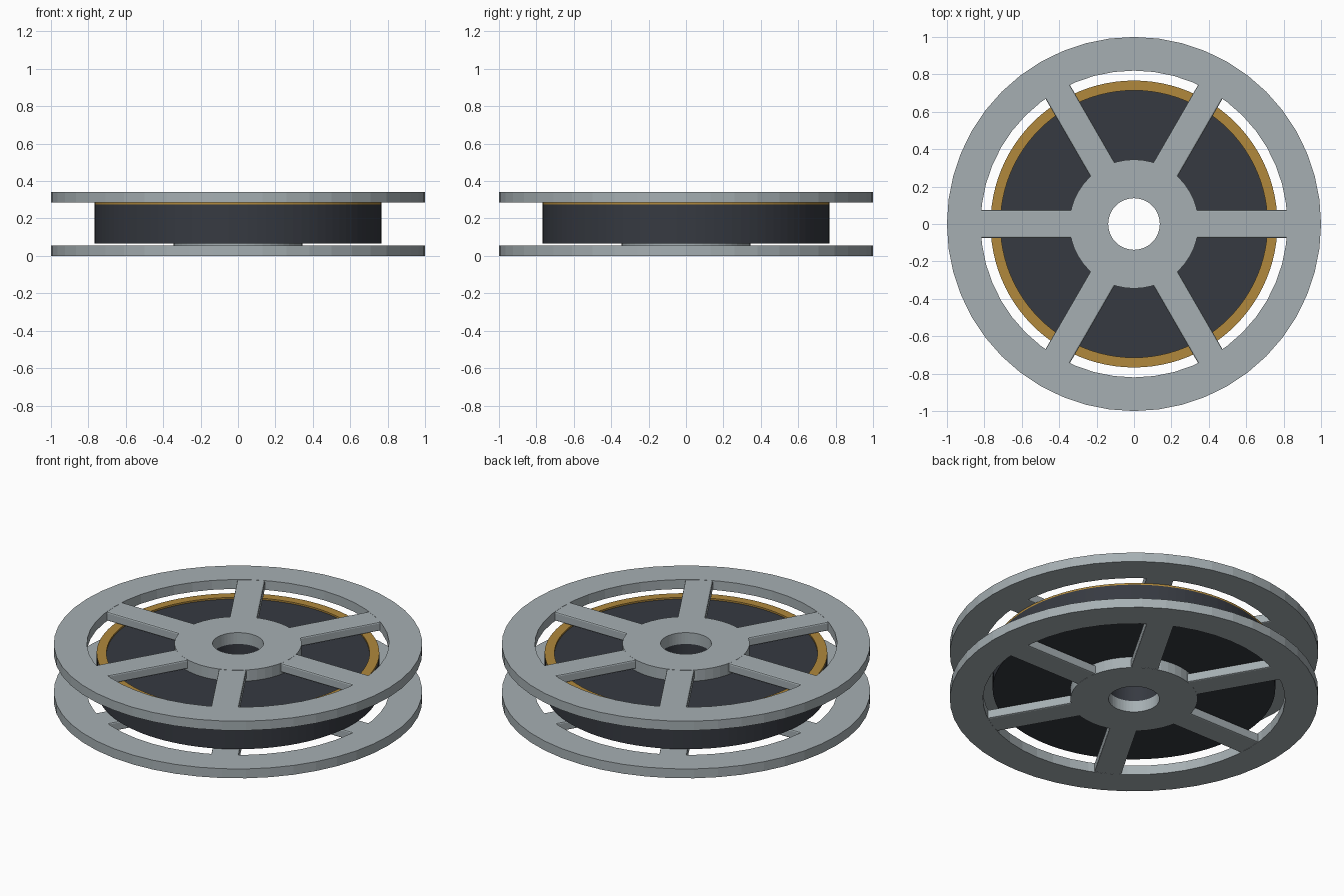
import bpy, bmesh, math
from mathutils import Matrix

if "Cube" in bpy.data.objects:
    bpy.data.objects.remove(bpy.data.objects["Cube"], do_unlink=True)


def material(name, color):
    m = bpy.data.materials.new(name)
    m.use_nodes = True
    m.diffuse_color = (*color, 1)
    m.node_tree.nodes["Principled BSDF"].inputs["Base Color"].default_value = (*color, 1)
    return m


METAL = material("grey metal", (0.38, 0.43, 0.45))
FILM = material("dark film", (0.037, 0.042, 0.053))
AMBER = material("amber edge", (0.44, 0.25, 0.045))


def finish(name, bm, mat):
    bmesh.ops.recalc_face_normals(bm, faces=bm.faces)
    mesh = bpy.data.meshes.new(name)
    bm.to_mesh(mesh)
    bm.free()
    mesh.materials.append(mat)
    obj = bpy.data.objects.new(name, mesh)
    bpy.context.collection.objects.link(obj)
    return obj


def ring(name, inner, outer, low, high, mat, sides):
    """Rectangular section swept around the z axis."""
    bm = bmesh.new()
    profile = [(inner, low), (outer, low), (outer, high), (inner, high)]
    rows = []
    for i in range(sides):
        a = math.tau * i / sides
        rows.append([bm.verts.new((r * math.cos(a), r * math.sin(a), z)) for r, z in profile])
    for i in range(sides):
        a, b = rows[i], rows[(i + 1) % sides]
        for k in range(4):
            n = (k + 1) % 4
            bm.faces.new((a[k], b[k], b[n], a[n]))
    return finish(name, bm, mat)


def spoke(name, angle, z, thickness):
    """Softened bar reaching from the hub into the rim."""
    bm = bmesh.new()
    bmesh.ops.create_cube(bm, size=1)
    bmesh.ops.scale(bm, vec=(0.56, 0.15, thickness), verts=bm.verts)
    bmesh.ops.translate(bm, vec=(0.58, 0, z), verts=bm.verts)
    long_edges = [e for e in bm.edges
                  if abs(e.verts[0].co.x - e.verts[1].co.x) > 0.1]
    bmesh.ops.bevel(bm, geom=long_edges, offset=0.008, segments=2, profile=0.5, affect='EDGES')
    bmesh.ops.rotate(bm, matrix=Matrix.Rotation(angle, 3, 'Z'), verts=bm.verts)
    return finish(name, bm, METAL)


# Two matching flanges: rim, hub and six spokes
HEIGHT, RIM = 0.342, 0.056
for side, low in (("lower", 0), ("upper", HEIGHT - RIM)):
    ring(side + "_rim", 0.82, 1.0, low, low + RIM, METAL, 48)
    hub_low = 0 if side == "lower" else 0.274
    ring(side + "_hub", 0.138, 0.345, hub_low, hub_low + 0.068, METAL, 48)
    for i in range(6):
        spoke(f"{side}_spoke_{i + 1}", math.tau * i / 6, low + RIM / 2, RIM - 0.002)

# Wound film with its coloured edge on top
ring("film_roll", 0.138, 0.767, 0.066, 0.275, FILM, 96)
ring("film_edge", 0.714, 0.767, 0.275, 0.285, AMBER, 96)
